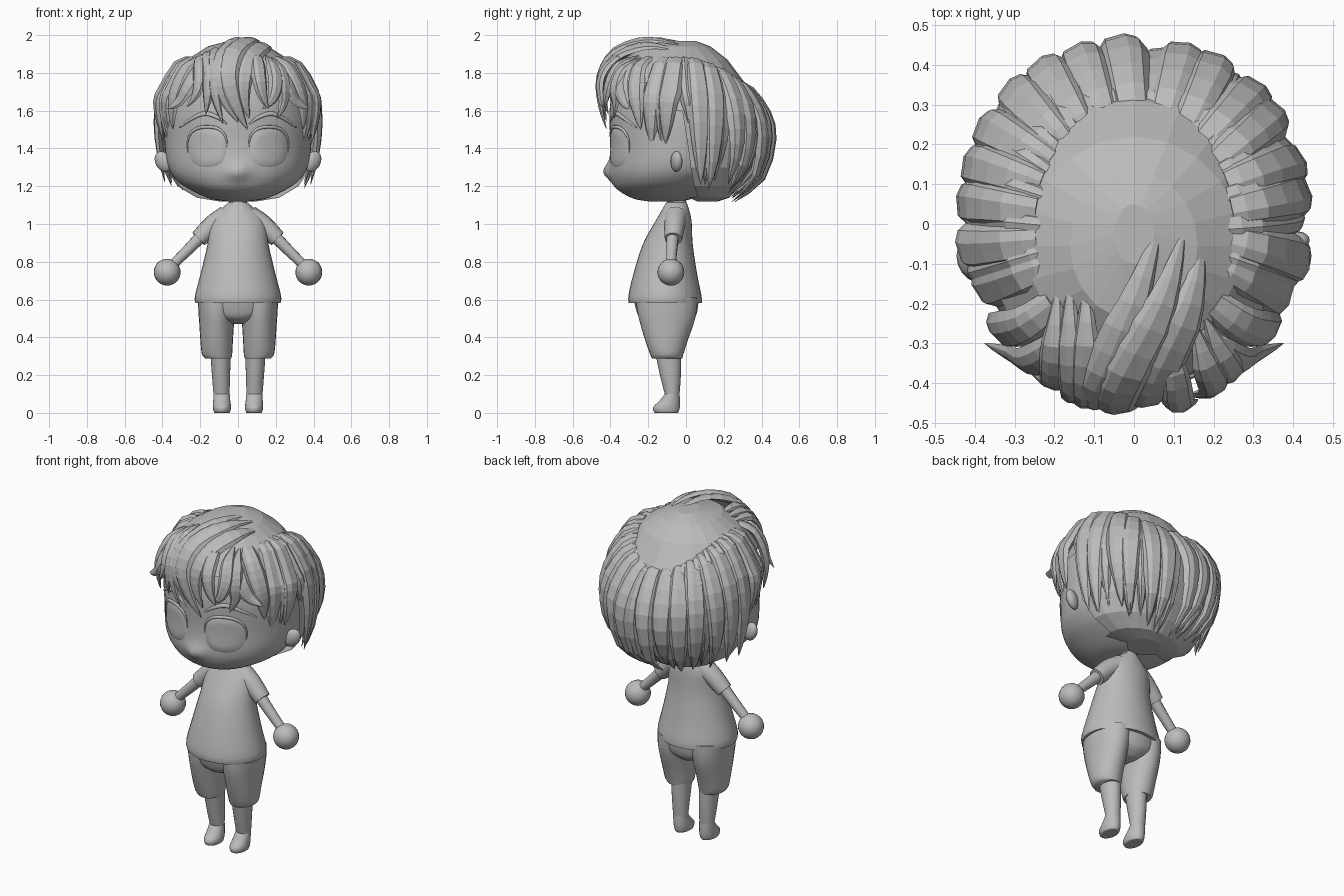
import bpy, bmesh, math, random
from mathutils import Vector

random.seed(4)
cube = bpy.data.objects.get("Cube")
if cube:
    bpy.data.objects.remove(cube)

clay = bpy.data.materials.new("plain_grey")
clay.use_nodes = True
clay.diffuse_color = (0.5, 0.5, 0.5, 1)
clay.node_tree.nodes["Principled BSDF"].inputs["Base Color"].default_value = (0.5, 0.5, 0.5, 1)


def finish(name, bm, smooth_angle=None):
    mesh = bpy.data.meshes.new(name)
    bm.to_mesh(mesh)
    bm.free()
    mesh.materials.append(clay)
    ob = bpy.data.objects.new(name, mesh)
    bpy.context.collection.objects.link(ob)
    if smooth_angle:
        bpy.ops.object.select_all(action="DESELECT")
        bpy.context.view_layer.objects.active = ob
        ob.select_set(True)
        bpy.ops.object.shade_smooth_by_angle(angle=math.radians(smooth_angle))


def spline(points, steps):
    """Catmull-Rom through points of any dimension."""
    p = [points[0], *points, points[-1]]
    out = []
    for i in range(1, len(p) - 2):
        for k in range(steps):
            t = k / steps
            out.append(tuple(
                b + 0.5 * t * (c - a + t * (2*a - 5*b + 4*c - d + t * (3*(b - c) + d - a)))
                for a, b, c, d in zip(p[i-1], p[i], p[i+1], p[i+2])))
    return out + [tuple(points[-1])]


def skin(rings):
    """Closed bmesh through equal rings of points."""
    bm = bmesh.new()
    loops = [[bm.verts.new(v) for v in ring] for ring in rings]
    n = len(loops[0])
    for a, b in zip(loops, loops[1:]):
        for i in range(n):
            bm.faces.new((a[i], a[(i+1) % n], b[(i+1) % n], b[i]))
    bm.faces.new(loops[0])
    bm.faces.new(loops[-1])
    bmesh.ops.recalc_face_normals(bm, faces=bm.faces)
    return bm


def loft(rings, seg=24, steps=3, s=1):
    """Stacked ellipses: height, centre x, half width, front y, back y."""
    out = []
    for z, cx, hx, yf, yb in spline(rings, steps):
        turn = [2 * math.pi * i / seg for i in range(seg)]
        out.append([(s * (cx + hx * math.cos(a)),
                     (yf + yb) / 2 + (yb - yf) / 2 * math.sin(a), z) for a in turn])
    return skin(out)


ROUND = [(math.cos(i * math.pi / 6), math.sin(i * math.pi / 6)) for i in range(12)]
STRAND = [(-1, 0), (-0.7, 0.7), (-0.25, 0.85), (0.15, 1), (0.65, 0.75), (1, 0), (0, -0.6)]


def taper(u):
    return 0.7 + 0.75 * u if u < 0.4 else max(0.03, 1 - ((u - 0.4) / 0.6) ** 2)


def leaf(u):
    return taper(u) * min(1, 0.2 + 3 * u)


def slim(u):
    return max(0.1, math.sin(math.pi * u)) ** 0.6


def sweep(name, pts, width, thick, section, shape, steps=3, s=1, angle=None):
    """Section swept along a path, its upper side facing away from the head centre."""
    path = [Vector((s * x, y, z)) for x, y, z in spline(pts, steps)]
    rings = []
    for i, p in enumerate(path):
        t = (path[min(i+1, len(path)-1)] - path[max(i-1, 0)]).normalized()
        n = p - Vector((0, 0, 1.5))
        n = (n - t * n.dot(t)).normalized()
        side = t.cross(n)
        k = shape(i / (len(path) - 1))
        rings.append([p + side * a * width * k + n * b * thick * k for a, b in section])
    finish(name, skin(rings), angle)


# Head with a small nose
HEAD = [(1.12, 0, 0.06, -0.2, -0.04), (1.135, 0, 0.15, -0.28, 0.04), (1.18, 0, 0.25, -0.36, 0.16),
        (1.23, 0, 0.322, -0.392, 0.23), (1.3, 0, 0.368, -0.405, 0.3), (1.42, 0, 0.388, -0.4, 0.34),
        (1.6, 0, 0.388, -0.405, 0.34), (1.75, 0, 0.33, -0.37, 0.24), (1.87, 0, 0.2, -0.26, 0.12),
        (1.92, 0, 0.05, -0.12, 0)]
bm = loft(HEAD, 56, 6)
for v in bm.verts:
    if v.co.y < 0:
        v.co.y -= 0.035 * math.exp(-(v.co.x / 0.045) ** 2 - ((v.co.z - 1.275) / 0.045) ** 2)
finish("head", bm, 60)
FACE = spline(HEAD, 6)


def on_face(x, z, lift):
    """Point on the front of the head."""
    for a, b in zip(FACE, FACE[1:]):
        if a[0] <= z <= b[0]:
            t = (z - a[0]) / (b[0] - a[0])
            _, _, hx, yf, yb = [p + t * (q - p) for p, q in zip(a, b)]
            return (x, (yf + yb) / 2 - (yb - yf) / 2 * math.sqrt(max(0, 1 - (x / hx) ** 2)) - lift, z)


def eye_outline(a, k=1):
    c, d = math.cos(a), math.sin(a)
    return (0.163 + k * 0.1 * math.copysign(abs(c) ** 0.8, c),
            1.405 + k * 0.103 * math.copysign(abs(d) ** 0.8, d))


def eye(name, s):
    bm = bmesh.new()
    turn = [i * math.pi / 14 for i in range(28)]
    loops = []
    for k, lift in ((1, 0.001), (0.9, 0.007), (0.6, 0.009), (0.3, 0.009)):
        loops.append([])
        for a in turn:
            x, y, z = on_face(*eye_outline(a, k), lift)
            loops[-1].append(bm.verts.new((s * x, y, z)))
    for a, b in zip(loops, loops[1:]):
        for i in range(28):
            bm.faces.new((a[i], a[(i+1) % 28], b[(i+1) % 28], b[i]))
    bm.faces.new(loops[-1])
    for f in bm.faces:
        f.normal_update()
        if f.normal.y > 0:
            f.normal_flip()
    finish(name, bm, 50)


for s, side in ((1, "left"), (-1, "right")):
    eye(side + "_eye", s)
    lash = [on_face(*eye_outline(math.radians(a), 1.06), 0.003) for a in range(-10, 181, 19)]
    sweep(side + "_eyelash", lash, 0.009, 0.008, ROUND, slim, 2, s, 60)
    brow = [on_face(x, z, 0.002) for x, z in
            ((0.06, 1.53), (0.11, 1.565), (0.175, 1.585), (0.24, 1.56), (0.31, 1.51))]
    sweep(side + "_eyebrow", brow, 0.012, 0.008, ROUND, slim, 3, s, 60)

    # Ear
    bm = bmesh.new()
    bmesh.ops.create_uvsphere(bm, u_segments=16, v_segments=10, radius=1)
    for v in bm.verts:
        x, y, z = v.co
        v.co = (s * (0.395 + 0.045 * x + 0.012 * z), -0.05 + 0.03 * y + 0.01 * x, 1.33 + 0.055 * z)
    bmesh.ops.recalc_face_normals(bm, faces=bm.faces)
    finish(side + "_ear", bm, 60)

    # Sleeve, arm and ball hand
    sweep(side + "_sleeve", [(0.06, -0.055, 1.035), (0.13, -0.06, 0.995), (0.209, -0.067, 0.921)],
          0.046, 0.046, ROUND, lambda u: 1.4 - 0.4 * u, 4, s, 50)
    sweep(side + "_arm", [(0.18, -0.07, 0.95), (0.26, -0.075, 0.868), (0.36, -0.08, 0.77)],
          0.035, 0.035, ROUND, lambda u: 1 - 0.3 * u, 3, s, 60)
    bm = bmesh.new()
    bmesh.ops.create_uvsphere(bm, u_segments=20, v_segments=14, radius=0.071)
    bmesh.ops.translate(bm, verts=bm.verts, vec=(s * 0.375, -0.08, 0.745))
    finish(side + "_hand", bm, 60)

    # Shorts leg, leg and foot
    finish(side + "_shorts_leg", loft(
        [(0.61, 0.105, 0.108, -0.265, 0.06), (0.54, 0.11, 0.1, -0.258, 0.056),
         (0.47, 0.113, 0.092, -0.242, 0.04), (0.38, 0.113, 0.086, -0.215, 0.008),
         (0.31, 0.111, 0.08, -0.19, -0.014), (0.288, 0.105, 0.068, -0.18, -0.02)], s=s), 50)
    finish(side + "_leg", loft(
        [(0.33, 0.092, 0.055, -0.165, -0.025), (0.2, 0.09, 0.048, -0.138, -0.027),
         (0.09, 0.087, 0.042, -0.11, -0.035)], s=s), 60)
    finish(side + "_foot", loft(
        [(0.1, 0.087, 0.043, -0.112, -0.034), (0.065, 0.086, 0.045, -0.14, -0.032),
         (0.03, 0.085, 0.048, -0.174, -0.033), (0.003, 0.085, 0.042, -0.168, -0.04),
         (0, 0.085, 0.03, -0.15, -0.05)], s=s), 60)

# Neck, shirt and seat of the shorts
finish("neck", loft([(1.04, 0, 0.048, -0.1, 0), (1.17, 0, 0.048, -0.1, 0)]), 50)
finish("shirt", loft(
    [(1.115, 0, 0.05, -0.105, 0.003), (1.07, 0, 0.098, -0.13, 0.018), (1.01, 0, 0.145, -0.165, 0.03),
     (0.89, 0, 0.162, -0.23, 0.036), (0.73, 0, 0.2, -0.28, 0.06), (0.62, 0, 0.228, -0.305, 0.082),
     (0.582, 0, 0.226, -0.303, 0.084)], 32), 50)
finish("shorts_seat", loft(
    [(0.61, 0, 0.213, -0.28, 0.068), (0.55, 0, 0.205, -0.265, 0.062), (0.51, 0, 0.16, -0.25, 0.05),
     (0.485, 0, 0.09, -0.22, 0.025), (0.47, 0, 0.04, -0.18, 0)]), 50)

# Hair cap, faceted, open over the face
bm = loft([(1.12, 0, 0.1, 0, 0.17), (1.14, 0, 0.22, -0.1, 0.23), (1.2, 0, 0.32, -0.2, 0.29),
           (1.3, 0, 0.385, -0.3, 0.35), (1.45, 0, 0.405, -0.38, 0.39), (1.6, 0, 0.405, -0.42, 0.38),
           (1.75, 0, 0.37, -0.405, 0.31), (1.87, 0, 0.27, -0.33, 0.22), (1.94, 0, 0.16, -0.24, 0.13),
           (1.97, 0, 0.05, -0.1, 0.05)], 20, 1)
centres = [(f, f.calc_center_median()) for f in bm.faces]
bmesh.ops.delete(bm, context="FACES", geom=[
    f for f, c in centres if c.y < 0.03 and c.z < (1.7 if c.y < -0.2 else 1.6)])
finish("hair_cap", bm)

# Locks around the sides and back: profiles of reach and height
SIDE = [(0.59, 1.86), (0.76, 1.835), (0.94, 1.7), (1.0, 1.54), (0.99, 1.38), (0.95, 1.23)]
BACK = [(0.6, 1.73), (0.75, 1.7), (0.93, 1.58), (1.0, 1.45), (0.9, 1.27), (0.58, 1.14)]


def hair_lock(name, deg, width, reach, s):
    a = math.radians(deg)
    blend = max(0, math.sin(a)) ** 1.5
    drop = 0.68 if deg < 3 else 1
    lean = random.uniform(-0.02, 0.02)
    length = random.uniform(-0.03, 0.03)
    pts = []
    for i, ((r0, z0), (r1, z1)) in enumerate(zip(SIDE, BACK)):
        r = (r0 + (r1 - r0) * blend) * reach
        z = z0 + (z1 - z0) * blend
        z = 1.86 - (1.86 - z) * drop if i > 2 else z
        c, d = math.cos(a + lean * i), math.sin(a + lean * i)
        pts.append((0.415 * r * math.copysign(abs(c) ** 0.85, c),
                    0.435 * r * math.copysign(abs(d) ** 0.9, d), z + length * (i > 3)))
    sweep(name, pts, width, 0.04, STRAND, taper, 2, s)


for s, side in ((1, "left"), (-1, "right")):
    for i, deg in enumerate(range(-22, 77, 14)):
        hair_lock(f"{side}_outer_lock_{i}", deg, 0.064, 1 if i else 0.94, s)
        hair_lock(f"{side}_inner_lock_{i}", deg + 7, 0.05, 0.95, s)
    # Temple locks, the first flicked outward
    sweep(side + "_temple_flick", [(0.15, -0.24, 1.87), (0.2, -0.31, 1.83), (0.26, -0.345, 1.73),
          (0.31, -0.325, 1.65), (0.375, -0.3, 1.61)], 0.05, 0.025, STRAND, leaf, 3, s)
    sweep(side + "_temple_lock", [(0.2, -0.2, 1.87), (0.27, -0.25, 1.82), (0.325, -0.265, 1.7),
          (0.345, -0.255, 1.6), (0.345, -0.24, 1.5)], 0.055, 0.03, STRAND, taper, 3, s)
hair_lock("back_centre_lock", 90, 0.064, 1.02, 1)

# Fringe swept forward from the crown
FRINGE = [
    [(0.06, -0.02, 1.96), (0, -0.2, 1.97), (-0.07, -0.37, 1.89), (-0.1, -0.44, 1.77), (-0.06, -0.44, 1.65), (0, -0.42, 1.54)],
    [(0.12, -0.04, 1.95), (0.07, -0.2, 1.97), (-0.02, -0.37, 1.91), (-0.05, -0.45, 1.78), (-0.01, -0.45, 1.63), (0.05, -0.42, 1.5)],
    [(0.17, -0.06, 1.92), (0.14, -0.2, 1.94), (0.07, -0.35, 1.89), (0.03, -0.43, 1.79), (0.03, -0.44, 1.67), (0.06, -0.42, 1.56)],
    [(-0.19, -0.16, 1.89), (-0.2, -0.3, 1.87), (-0.2, -0.38, 1.78), (-0.22, -0.39, 1.69), (-0.27, -0.36, 1.62)],
    [(-0.16, -0.15, 1.91), (-0.16, -0.3, 1.89), (-0.15, -0.41, 1.8), (-0.16, -0.43, 1.68), (-0.17, -0.41, 1.58)],
    [(-0.12, -0.15, 1.92), (-0.12, -0.3, 1.91), (-0.12, -0.42, 1.81), (-0.12, -0.445, 1.68), (-0.08, -0.43, 1.53)],
    [(0.08, -0.25, 1.92), (0.1, -0.37, 1.87), (0.11, -0.44, 1.78), (0.13, -0.45, 1.68), (0.16, -0.44, 1.61)],
    [(0.15, -0.25, 1.89), (0.18, -0.35, 1.84), (0.2, -0.4, 1.75), (0.18, -0.42, 1.66), (0.13, -0.43, 1.61)],
    [(0.18, -0.24, 1.88), (0.22, -0.33, 1.82), (0.24, -0.37, 1.73), (0.24, -0.37, 1.64), (0.21, -0.38, 1.56)],
]
for i, pts in enumerate(FRINGE):
    sweep(f"fringe_lock_{i}", pts, 0.06 if i < 3 else 0.042, 0.028, STRAND, leaf)
